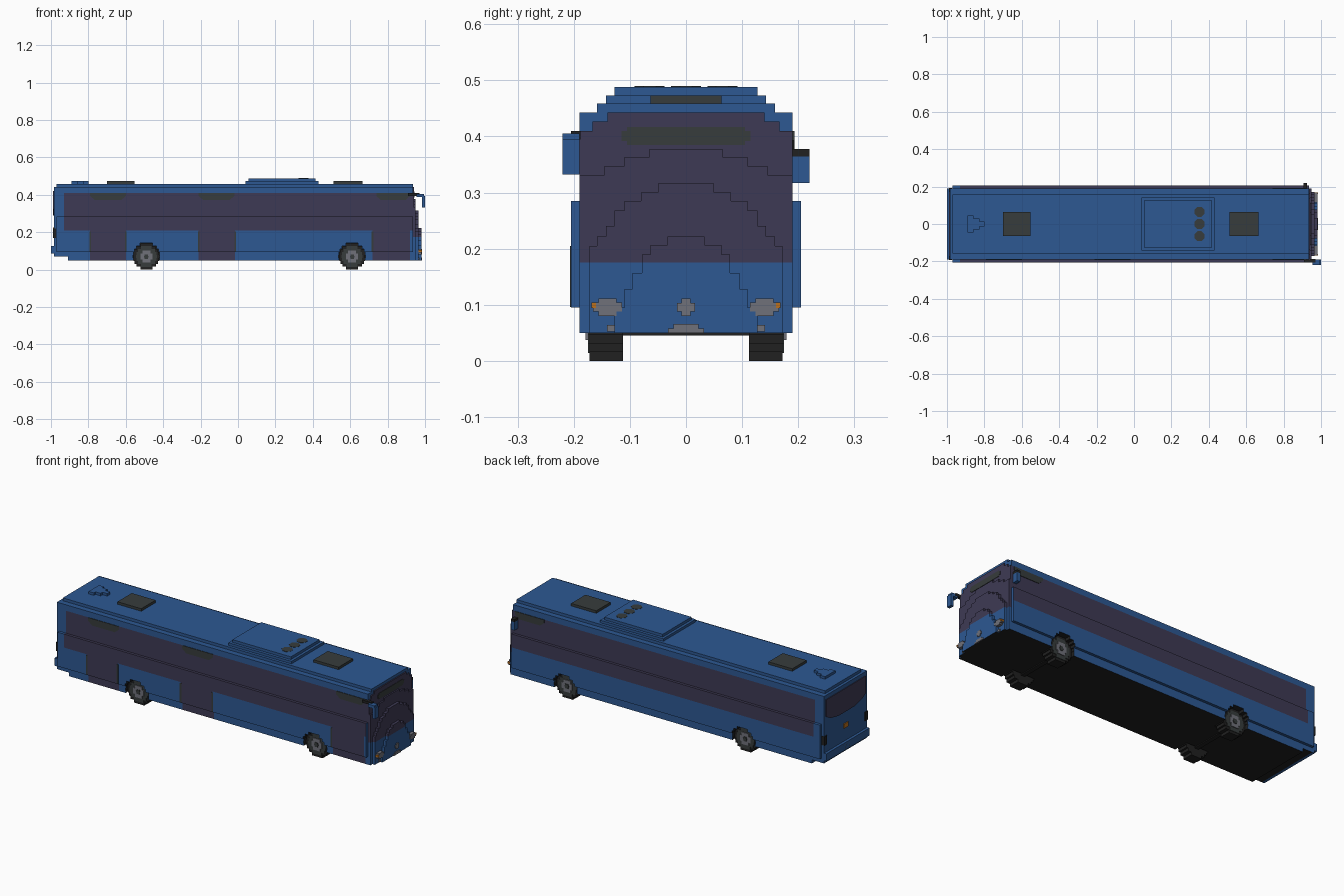
import bpy, bmesh, math
from mathutils import Vector

cube = bpy.data.objects.get("Cube")
if cube:
    bpy.data.objects.remove(cube, do_unlink=True)

COLOURS = {
    "blue_paint": (0.026, 0.098, 0.29),
    "tinted_glass": (0.048, 0.042, 0.089),
    "dark_grey": (0.038, 0.045, 0.045),
    "black": (0.015, 0.015, 0.015),
    "light_grey": (0.16, 0.165, 0.195),
    "orange": (0.5, 0.16, 0.012),
}
NAMES = list(COLOURS)
BLUE, GLASS, DARK, BLACK, GREY, ORANGE = range(6)
MATS = []
for mat_name, rgb in COLOURS.items():
    m = bpy.data.materials.new(mat_name)
    m.use_nodes = True
    m.diffuse_color = (*rgb, 1)
    bsdf = m.node_tree.nodes["Principled BSDF"]
    bsdf.inputs["Base Color"].default_value = (*rgb, 1)
    bsdf.inputs["Roughness"].default_value = 0.8
    MATS.append(m)

V = 0.0156  # step size of the blocky style


def prism(name, pts, axis, lo, hi, paint=BLUE, cuts=()):
    """Extrude a 2D outline along an axis; paint is an index or a rule(centre, normal)."""
    place = {"x": lambda a, b, t: (t, a, b),
             "y": lambda a, b, t: (a, t, b),
             "z": lambda a, b, t: (a, b, t)}[axis]
    bm = bmesh.new()
    face = bm.faces.new([bm.verts.new(place(a, b, lo)) for a, b in pts])
    ext = bmesh.ops.extrude_face_region(bm, geom=[face])
    offset = Vector(place(0, 0, hi - lo))
    bmesh.ops.translate(bm, vec=offset,
                        verts=[g for g in ext["geom"] if isinstance(g, bmesh.types.BMVert)])
    for k, value in cuts:
        co, no = Vector((0, 0, 0)), Vector((0, 0, 0))
        co["xyz".index(k)], no["xyz".index(k)] = value, 1
        bmesh.ops.bisect_plane(bm, geom=bm.verts[:] + bm.edges[:] + bm.faces[:],
                               plane_co=co, plane_no=no)
    bmesh.ops.recalc_face_normals(bm, faces=bm.faces[:])
    for f in bm.faces:
        f.material_index = paint(f.calc_center_median(), f.normal) if callable(paint) else paint
    me = bpy.data.meshes.new(name)
    bm.to_mesh(me)
    bm.free()
    for m in MATS:
        me.materials.append(m)
    ob = bpy.data.objects.new(name, me)
    bpy.context.collection.objects.link(ob)
    return ob


def box(name, x0, x1, y0, y1, z0, z1, paint=BLUE):
    return prism(name, [(x0, y0), (x1, y0), (x1, y1), (x0, y1)], "z", z0, z1, paint)


def stepped(base, rows, centre=0.0):
    """Symmetric stepped outline from (top, half width) rows."""
    right, low = [], base
    for top, hw in rows:
        right += [(hw, low), (hw, top)]
        low = top
    return [(centre + a, b) for a, b in right] + [(centre - a, b) for a, b in reversed(right)]


def blocky_disc(cx, cz, r):
    n = max(3, round(2 * r / V))
    step = 2 * r / n
    rows = []
    for i in range(n):
        d = (i + 0.5) * step - r
        rows.append((cz - r + (i + 1) * step, math.sqrt(r * r - d * d)))
    return stepped(cz - r, rows, cx)


# Body shell
DOORS = [(-0.79, -0.60), (-0.21, -0.015), (0.72, 0.92)]


def side_paint(c, n):
    if n.z < -0.9 and c.z < 0.08:
        return BLACK
    if abs(n.x) < 0.5 and c.z < 0.41:
        if c.z > 0.21 and c.x > -0.93:
            return GLASS
        if c.y < 0 and c.z <= 0.21 and any(a < c.x < b for a, b in DOORS):
            return GLASS
    return BLUE


def section(bottom):
    return stepped(bottom, [(0.095, 0.19), (0.285, 0.205), (0.443, 0.19), (0.459, 0.159)])


levels = [("z", 0.21), ("z", 0.41)]
body = prism("body", section(0.05), "x", -0.91, 0.935, side_paint,
             levels + [("x", v) for d in DOORS for v in d])
prism("tail", section(0.07), "x", -0.97, -0.91, side_paint, levels + [("x", -0.93)])
box("rear_panel", -0.985, -0.97, -0.19, 0.19, 0.07, 0.443)

# Wheels and their arches
cutters = []
for x, axle in ((-0.49, "rear"), (0.61, "front")):
    box(axle + "_axle", x - 0.012, x + 0.012, -0.12, 0.12, 0.045, 0.07, BLACK)
    for s, side in ((-1, "right"), (1, "left")):
        tag = f"{axle}_{side}_"

        def disc(name, r, a, b, paint):
            return prism(name, blocky_disc(x, 0.07, r), "y", min(s * a, s * b), max(s * a, s * b), paint)

        cut = disc(tag + "arch_cutter", 0.0715, 0.105, 0.23, BLACK)
        cut.hide_render = True
        cutters.append(cut)
        mod = body.modifiers.new("arch", "BOOLEAN")
        mod.operation, mod.solver, mod.object = "DIFFERENCE", "EXACT", cut
        disc(tag + "tyre", 0.07, 0.112, 0.172, BLACK)
        disc(tag + "rim", 0.056, 0.165, 0.175, DARK)
        disc(tag + "hub", 0.033, 0.17, 0.179, GREY)
        disc(tag + "hub_cap", 0.012, 0.17, 0.182, DARK)
bpy.context.view_layer.update()
cut_mesh = bpy.data.meshes.new_from_object(body.evaluated_get(bpy.context.evaluated_depsgraph_get()))
body.modifiers.clear()
body.data = cut_mesh
for cut in cutters:
    bpy.data.objects.remove(cut, do_unlink=True)


# Stepped nose with windscreen
def nose_paint(c, n):
    if n.z < -0.9:
        return BLACK
    return GLASS if c.z > 0.175 else BLUE


NOSE = [
    ("windscreen", 0.942, [(0.41, 0.19), (0.427, 0.167), (0.443, 0.14)]),
    ("nose_outer", 0.950, [(0.331, 0.19), (0.347, 0.145), (0.363, 0.11), (0.378, 0.065)]),
    ("nose_middle", 0.965, [(0.205, 0.172), (0.222, 0.159), (0.24, 0.143), (0.268, 0.127),
                            (0.285, 0.11), (0.3, 0.08), (0.316, 0.05)]),
    ("nose_inner", 0.980, [(0.095, 0.127), (0.128, 0.11), (0.157, 0.095), (0.19, 0.078),
                           (0.207, 0.063), (0.222, 0.033)]),
]
for name, x1, rows in NOSE:
    prism(name, stepped(0.05, rows), "x", 0.93, x1, nose_paint, [("z", 0.175)])
prism("front_display", stepped(0.385, [(0.392, 0.105), (0.41, 0.115), (0.417, 0.105)]),
      "x", 0.94, 0.944, DARK)

# Lamps, badge and plate on the nose
prism("front_badge", stepped(0.08, [(0.088, 0.008), (0.103, 0.016), (0.111, 0.008)]),
      "x", 0.978, 0.984, GREY)
prism("front_plate", stepped(0.05, [(0.058, 0.032), (0.066, 0.022)]), "x", 0.978, 0.984, GREY)
for s, side in ((-1, "right"), (1, "left")):
    prism(side + "_headlight", stepped(0.08, [(0.088, 0.016), (0.104, 0.026), (0.111, 0.016)], s * 0.14),
          "x", 0.963, 0.982, GREY)
    prism(side + "_fog_lamp", stepped(0.052, [(0.064, 0.007)], s * 0.134), "x", 0.963, 0.97, GREY)
    y = s * 0.164
    box(side + "_indicator", 0.963, 0.983, y - 0.004, y + 0.004, 0.094, 0.104, ORANGE)

# Door header displays and door seals
def display(name, x0, x1, y0, y1):
    pts = [(x0, 0.41), (x0, 0.393), (x0 + 0.025, 0.372), (x1 - 0.025, 0.372), (x1, 0.393), (x1, 0.41)]
    prism(name, pts, "y", y0, y1, DARK)


for i, (a, b) in enumerate([(-0.79, -0.60), (-0.21, -0.02), (0.74, 0.92)]):
    display(f"door_display_{i + 1}", a, b, -0.193, -0.188)
display("left_side_display", 0.74, 0.92, 0.188, 0.193)
for i, x in enumerate((-0.79, -0.60, -0.21, -0.015, 0.72)):
    box(f"door_seal_{i + 1}", x - 0.005, x + 0.005, -0.2065, -0.2, 0.096, 0.205, DARK)

# Roof equipment
box("air_conditioner_base", 0.04, 0.43, -0.143, 0.143, 0.45, 0.473)
box("air_conditioner_lid", 0.055, 0.415, -0.127, 0.127, 0.47, 0.488)
for i, y in enumerate((-0.065, 0, 0.065)):
    pts = [(0.35 + 0.029 * math.cos((k + 0.5) * math.pi / 4),
            y + 0.029 * math.sin((k + 0.5) * math.pi / 4)) for k in range(8)]
    prism(f"fan_{i + 1}", pts, "z", 0.485, 0.4895, DARK)
box("rear_hatch", -0.70, -0.553, -0.063, 0.063, 0.45, 0.473, DARK)
box("front_hatch", 0.51, 0.665, -0.063, 0.063, 0.45, 0.473, DARK)
pod = stepped(-0.89, [(-0.858, 0.045), (-0.827, 0.03), (-0.798, 0.013)])
prism("roof_pod", [(b, a) for a, b in pod], "z", 0.45, 0.473)

# Rear window, lamps and bumper
prism("rear_window", [(-0.175, 0.42), (0.175, 0.42), (0.175, 0.325), (0.14, 0.305), (0.07, 0.29),
                      (-0.07, 0.29), (-0.14, 0.305), (-0.175, 0.325)], "x", -0.989, -0.98, GLASS)
box("rear_bumper", -1.0, -0.98, -0.19, 0.19, 0.085, 0.127)
box("rear_plate", -1.0, -0.996, -0.04, 0.04, 0.095, 0.117, DARK)
box("rear_badge", -0.99, -0.98, -0.02, 0.02, 0.2, 0.225, ORANGE)
for s, side in ((-1, "right"), (1, "left")):
    y0, y1 = sorted((s * 0.168, s * 0.192))
    box(side + "_tail_lamp", -0.989, -0.972, y0, y1, 0.17, 0.22, BLACK)

# Mirrors
box("right_mirror_arm", 0.91, 0.97, -0.205, -0.188, 0.395, 0.41, BLACK)
box("right_mirror_bracket", 0.955, 0.995, -0.22, -0.19, 0.388, 0.405)
box("right_mirror", 0.983, 1.0, -0.22, -0.19, 0.332, 0.395)
box("left_mirror_arm", 0.905, 0.925, 0.188, 0.22, 0.364, 0.378, BLACK)
box("left_mirror", 0.905, 0.925, 0.188, 0.22, 0.317, 0.364)
